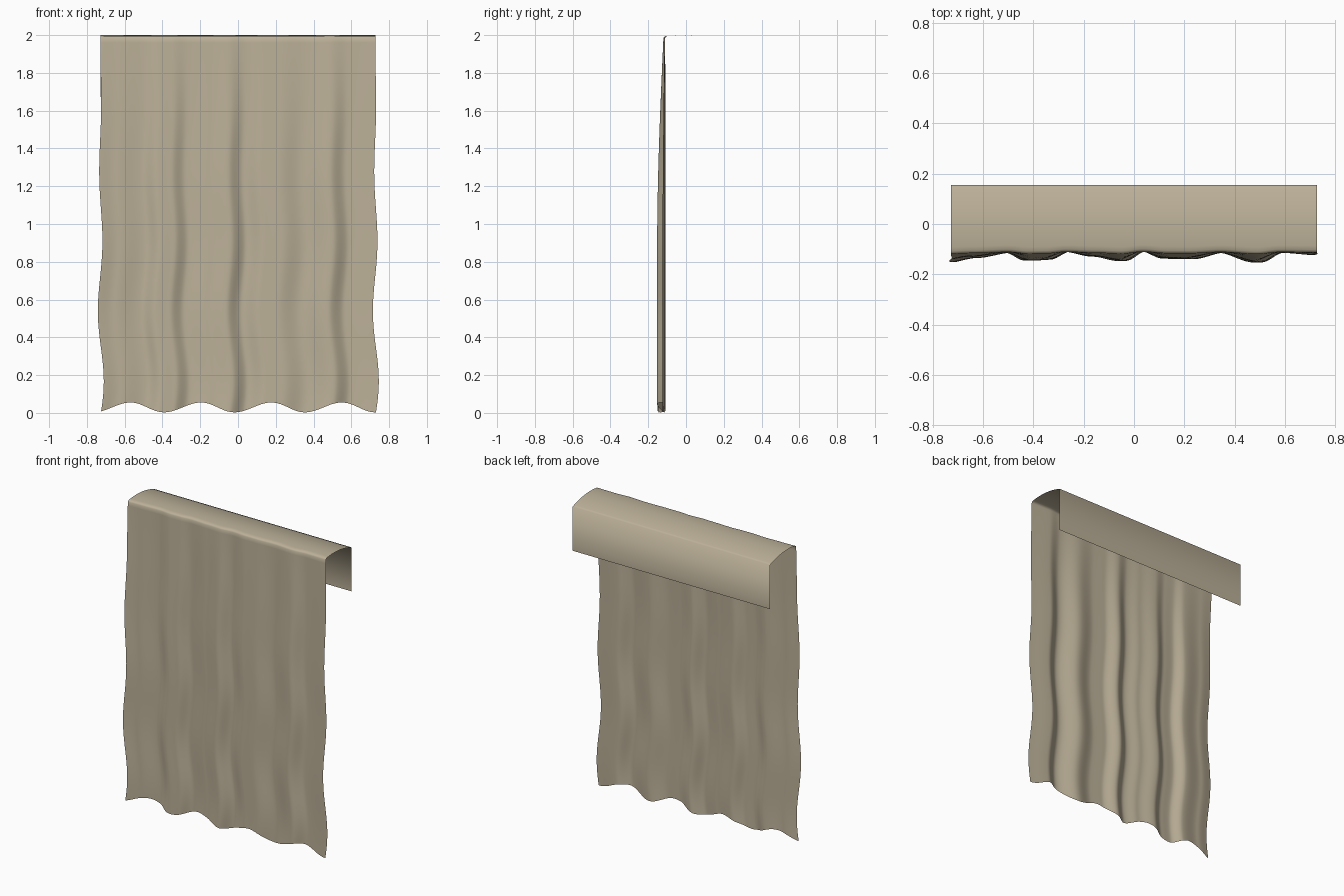
import bpy, bmesh, math

if "Cube" in bpy.data.objects:
    bpy.data.objects.remove(bpy.data.objects["Cube"])

mat = bpy.data.materials.new("beige_cloth")
mat.diffuse_color = (0.50, 0.435, 0.315, 1)
mat.use_nodes = True
mat.node_tree.nodes["Principled BSDF"].inputs["Base Color"].default_value = mat.diffuse_color

# Fold profile (x, y) of the hanging cloth where the folds are deepest
FOLDS = [(-0.76, -0.155), (-0.64, -0.135), (-0.50, -0.114), (-0.42, -0.146), (-0.35, -0.142),
         (-0.27, -0.110), (-0.15, -0.130), (-0.05, -0.147), (0.035, -0.107),
         (0.13, -0.138), (0.22, -0.140), (0.345, -0.114), (0.49, -0.153),
         (0.58, -0.114), (0.76, -0.125)]
HALF, COLS, ROWS = 0.728, 140, 80
Z_LIP = 1.984


def fold_y(x):
    for (x0, y0), (x1, y1) in zip(FOLDS, FOLDS[1:]):
        if x <= x1:
            t = max(0, (x - x0) / (x1 - x0))
            t = t * t * (3 - 2 * t)
            return y0 + (y1 - y0) * t
    return FOLDS[-1][1]


def cover_z(y):
    return 2.0 - (y + 0.03) ** 2


def column(x):
    """Points from the front hem, up, over the top and down the back."""
    pts = []
    hem = 0.029 + 0.026 * math.cos(2 * math.pi * (x + 0.58) / 0.373)
    y_top = -0.114 + 0.2 * (fold_y(x) + 0.125)
    # hanging front: folds deepen and sway toward the hem
    for i in range(ROWS + 1):
        t = i / ROWS
        z = hem + (Z_LIP - hem) * t
        grow = math.sin(min(1, (Z_LIP - z) / 1.15) * math.pi / 2)
        sway = -0.019 * (1 - z / 2) * math.cos(2 * math.pi * (z - 0.55) / 0.75)
        pts.append((x + sway, y_top + (fold_y(x) - y_top) * grow, z))
    # rounded front lip and arched top
    pts.append((x, y_top + 0.004, 1.990))
    for i in range(17):
        y = y_top + 0.011 + (0.155 - y_top - 0.011) * i / 16
        pts.append((x, y, cover_z(y)))
    # straight back flap
    pts.append((x, 0.155, cover_z(0.155) - 0.293))
    return pts


# Draped curtain: front, top and back in one sheet
bm = bmesh.new()
grid = [[bm.verts.new(p) for p in column(-HALF + 2 * HALF * c / COLS)]
        for c in range(COLS + 1)]
for a, b in zip(grid, grid[1:]):
    for r in range(len(a) - 1):
        f = bm.faces.new((a[r], b[r], b[r + 1], a[r + 1]))
        f.smooth = True
# sharp crease between the top and the back flap
for e in bm.edges:
    if len(e.link_faces) == 2 and e.calc_face_angle(0) > math.radians(50):
        e.smooth = False
mesh = bpy.data.meshes.new("draped_curtain")
bm.to_mesh(mesh)
bm.free()
mesh.materials.append(mat)
obj = bpy.data.objects.new("draped_curtain", mesh)
bpy.context.collection.objects.link(obj)
